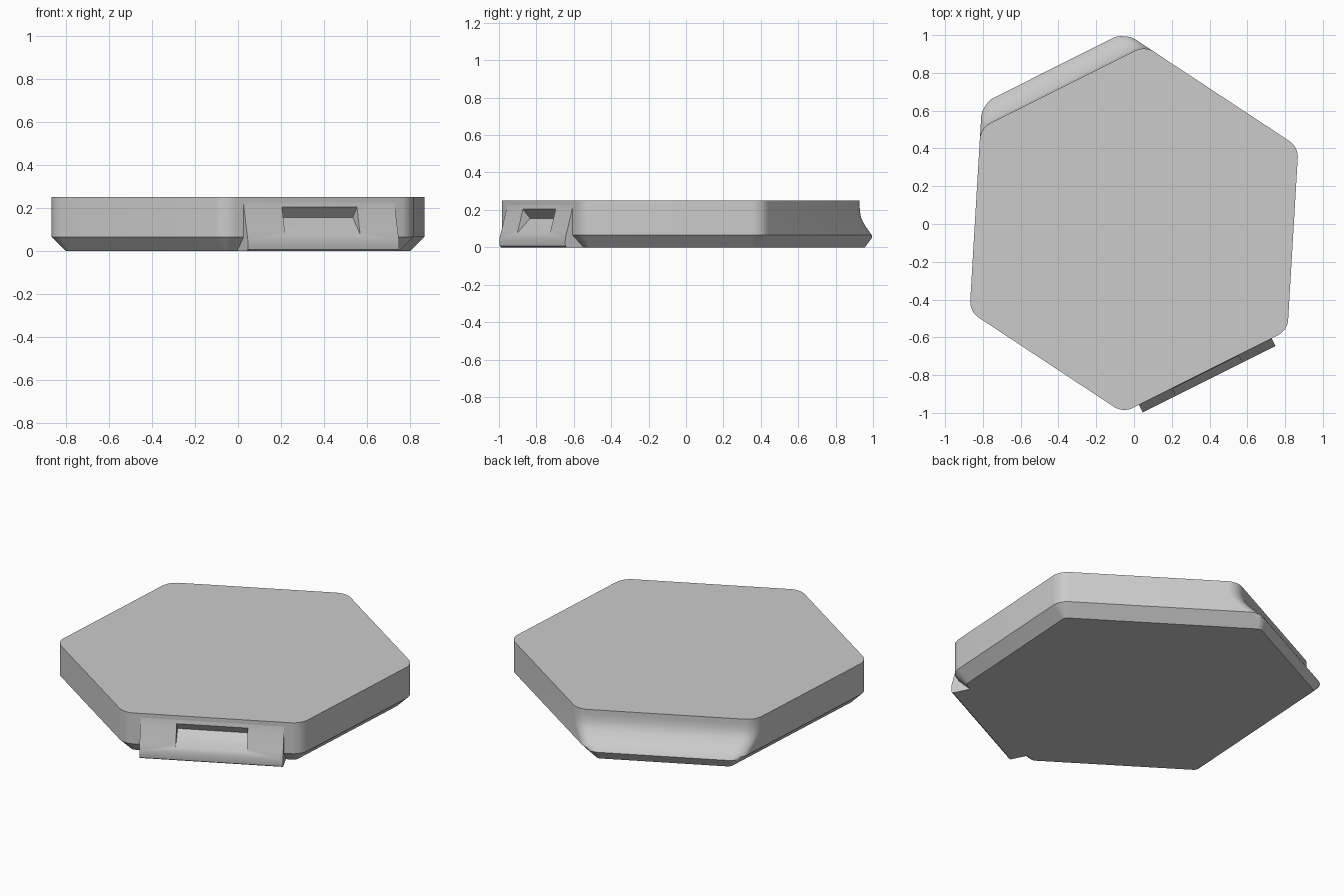
import bpy, bmesh, math
from mathutils import Vector

if "Cube" in bpy.data.objects:
    bpy.data.objects.remove(bpy.data.objects["Cube"])

TILT = math.radians(-3.4)          # direction of the first flat side
CENTRE = Vector((0, -0.028, 0))
APOTHEM = 0.843
LIP_SIDE, LATCH_SIDE = 2, 5        # opposite sides of the hexagon
STEPS = 8

grey = bpy.data.materials.new("light_grey")
grey.use_nodes = True
grey.diffuse_color = (0.6, 0.6, 0.6, 1)
grey.node_tree.nodes["Principled BSDF"].inputs["Base Color"].default_value = (0.6, 0.6, 0.6, 1)


def ray(angle):
    return Vector((math.cos(angle), math.sin(angle), 0))


def side_angle(i):
    return TILT + math.radians(60 * i)


def outline(z, inset, lip, radius):
    """Rounded hexagon with one side pushed out by lip."""
    reach = [APOTHEM - inset - radius] * 6
    reach[LIP_SIDE] = APOTHEM + lip - radius
    points = []
    for i in range(6):
        a, b = reach[i], reach[(i + 1) % 6]
        n = ray(side_angle(i))
        t = ray(side_angle(i) + math.pi / 2)
        corner = n * a + t * (b - a * 0.5) / math.sin(math.pi / 3)
        for s in range(STEPS + 1):
            arc = side_angle(i) + math.radians(60 * s / STEPS)
            points.append(CENTRE + corner + ray(arc) * radius + Vector((0, 0, z)))
    return points


def loft(name, rings):
    """Skin closed rings of equal length and cap both ends."""
    bm = bmesh.new()
    loops = [[bm.verts.new(p) for p in ring] for ring in rings]
    for low, high in zip(loops, loops[1:]):
        for k in range(len(low)):
            m = (k + 1) % len(low)
            bm.faces.new((low[k], low[m], high[m], high[k]))
    bm.faces.new(loops[0][::-1])
    bm.faces.new(loops[-1])
    bmesh.ops.recalc_face_normals(bm, faces=bm.faces)
    mesh = bpy.data.meshes.new(name)
    bm.to_mesh(mesh)
    bm.free()
    mesh.materials.append(grey)
    obj = bpy.data.objects.new(name, mesh)
    bpy.context.collection.objects.link(obj)
    return obj


def side_prism(name, profile, half_width):
    """Extrude an (outward, height) profile along the latch side."""
    n = ray(side_angle(LATCH_SIDE))
    t = ray(side_angle(LATCH_SIDE) + math.pi / 2)
    return loft(name, [[CENTRE + n * u + t * w + Vector((0, 0, z)) for u, z in profile]
                       for w in (-half_width, half_width)])


# Hexagonal body: bevelled underside, lip with a hollow curve above it
levels = [  # height, inset, lip, corner radius
    (0, 0.065, 0.082, 0.035),
    (0.05, 0.015, 0.112, 0.085),
    (0.065, 0, 0.102, 0.1),
    (0.085, 0, 0.08, 0.1),
    (0.11, 0, 0.052, 0.1),
    (0.135, 0, 0.029, 0.1),
    (0.16, 0, 0.012, 0.1),
    (0.19, 0, 0.003, 0.1),
    (0.22, 0, 0, 0.1),
    (0.25, 0, 0, 0.1),
]
body = loft("hexagon_body", [outline(*level) for level in levels])

# Flared latch plate on the opposite side
latch = side_prism("latch_plate", [
    (0.77, 0), (0.878, 0), (0.886, 0.006), (0.888, 0.02), (0.887, 0.05),
    (0.876, 0.09), (0.865, 0.13), (0.855, 0.17), (0.847, 0.2), (0.843, 0.225), (0.77, 0.225),
], 0.393)

# Wedge-shaped pocket cut through the plate into the body
cutter = side_prism("pocket_cutter", [(0.803, 0.155), (0.91, 0.045), (0.91, 0.275)], 0.195)
cutter.hide_render = True

for obj in (body, latch):
    cut = obj.modifiers.new("pocket", "BOOLEAN")
    cut.operation = "DIFFERENCE"
    cut.solver = "EXACT"
    cut.object = cutter
    bpy.ops.object.select_all(action="DESELECT")
    bpy.context.view_layer.objects.active = obj
    obj.select_set(True)
    bpy.ops.object.modifier_apply(modifier="pocket")
    bpy.ops.object.shade_smooth_by_angle(angle=math.radians(30))

bpy.data.objects.remove(cutter)
